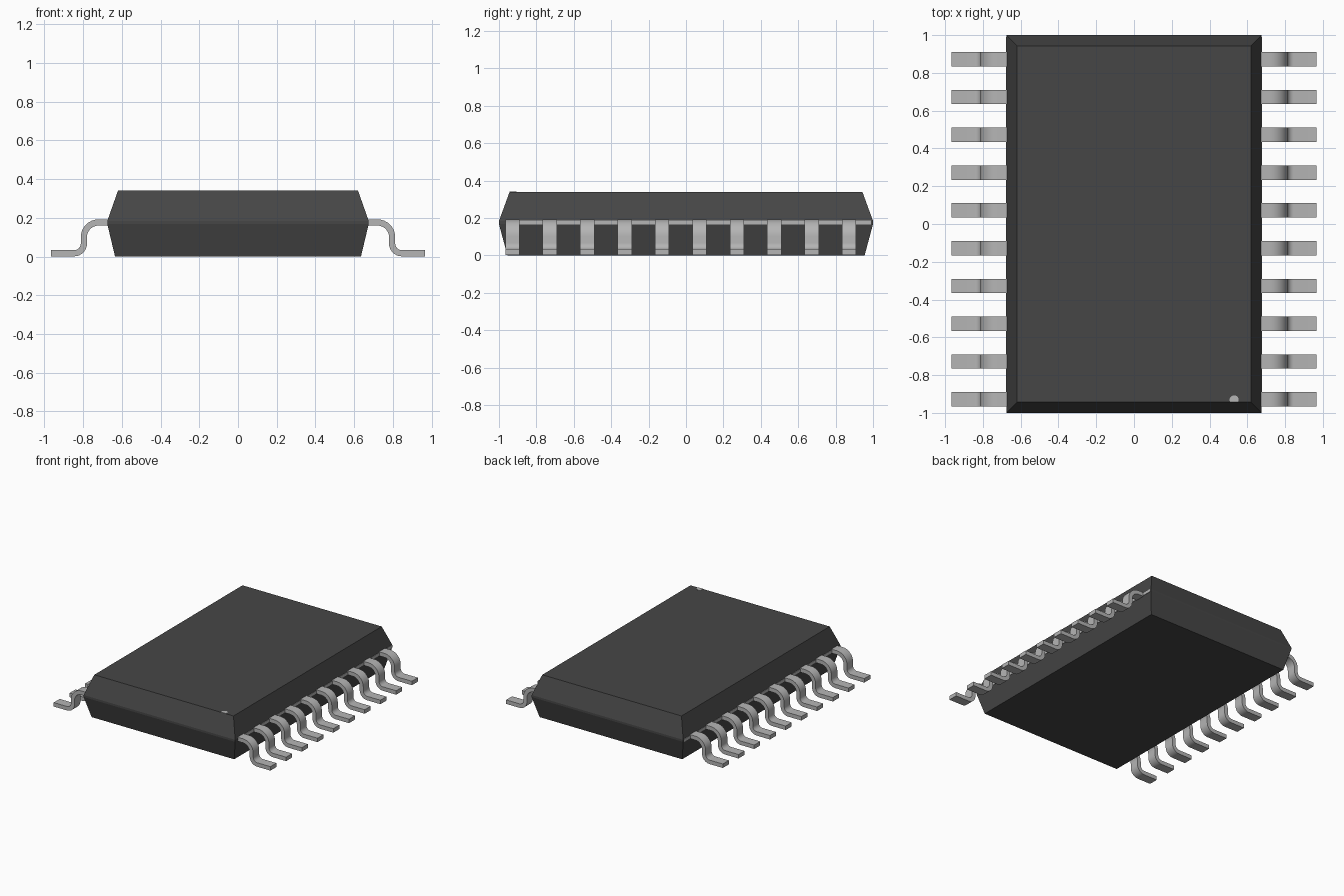
import bpy
import bmesh
from math import cos, sin, pi

default = bpy.data.objects.get("Cube")
if default:
    bpy.data.objects.remove(default, do_unlink=True)


def material(name, value):
    m = bpy.data.materials.new(name)
    m.use_nodes = True
    color = (value, value, value, 1)
    m.diffuse_color = color
    m.node_tree.nodes["Principled BSDF"].inputs["Base Color"].default_value = color
    return m


def loft(name, rings, mat, smooth_angle=None):
    """Skin a closed solid through equal-sized rings of points."""
    bm = bmesh.new()
    loops = [[bm.verts.new(p) for p in ring] for ring in rings]
    count = len(loops[0])
    for a, b in zip(loops, loops[1:]):
        for i in range(count):
            j = (i + 1) % count
            bm.faces.new((a[i], a[j], b[j], b[i]))
    bm.faces.new(loops[0])
    bm.faces.new(loops[-1])
    bmesh.ops.recalc_face_normals(bm, faces=bm.faces)
    mesh = bpy.data.meshes.new(name)
    bm.to_mesh(mesh)
    bm.free()
    mesh.materials.append(mat)
    obj = bpy.data.objects.new(name, mesh)
    bpy.context.collection.objects.link(obj)
    if smooth_angle:
        bpy.ops.object.select_all(action="DESELECT")
        obj.select_set(True)
        bpy.context.view_layer.objects.active = obj
        bpy.ops.object.shade_smooth_by_angle(angle=smooth_angle)
    return obj


def rectangle(hx, y0, y1, z):
    return [(-hx, y0, z), (hx, y0, z), (hx, y1, z), (-hx, y1, z)]


plastic = material("dark_plastic", 0.062)
metal = material("grey_metal", 0.46)

# Moulded body: drafted sides above and below a narrow waist
sections = [(0.635, 0.955, 0.0), (0.675, 1.0, 0.168),
            (0.675, 1.0, 0.184), (0.62, 0.943, 0.34)]
loft("body", [rectangle(x, -y, y, z) for x, y, z in sections], plastic)

# Thin metal strip showing along the waist between the pins
loft("lead_frame_strip",
     [rectangle(0.677, -0.965, 0.99, z) for z in (0.164, 0.187)], metal)

# Gull-wing pin: centre line with two bends, stored with its normal
STEPS = 8
path = [(0.6, 0.176, 0, 1)]
for i in range(STEPS + 1):
    a = pi / 2 * (1 - i / STEPS)
    c, s = cos(a), sin(a)
    path.append((0.72 + 0.076 * c, 0.1 + 0.076 * s, c, s))
for i in range(STEPS + 1):
    a = pi + pi / 2 * i / STEPS
    c, s = cos(a), sin(a)
    path.append((0.846 + 0.05 * c, 0.067 + 0.05 * s, -c, -s))
path.append((0.965, 0.017, 0, 1))

HALF_WIDTH, HALF_THICK, FIRST_Y = 0.038, 0.016, -0.928
rings = []
for x, z, nx, nz in path:
    rings.append([(x + t * nx, FIRST_Y + w, z + t * nz) for t, w in (
        (HALF_THICK, -HALF_WIDTH), (HALF_THICK, HALF_WIDTH),
        (-HALF_THICK, HALF_WIDTH), (-HALF_THICK, -HALF_WIDTH))])
pins = loft("pins", rings, metal, pi / 6)

# Ten pins in a row, mirrored to the other side
row = pins.modifiers.new("row", "ARRAY")
row.count = 10
row.use_relative_offset = False
row.use_constant_offset = True
row.constant_offset_displace = (0, 0.2, 0)
pins.modifiers.new("both_sides", "MIRROR")

# Round marker plate, trimmed by the front edge of the top face
SIDES = 24
angles = [2 * pi * i / SIDES for i in range(SIDES)]
loft("corner_marker",
     [[(0.53 + 0.024 * cos(a), max(-0.943, -0.931 + 0.024 * sin(a)), z)
       for a in angles] for z in (0.338, 0.342)], metal)
